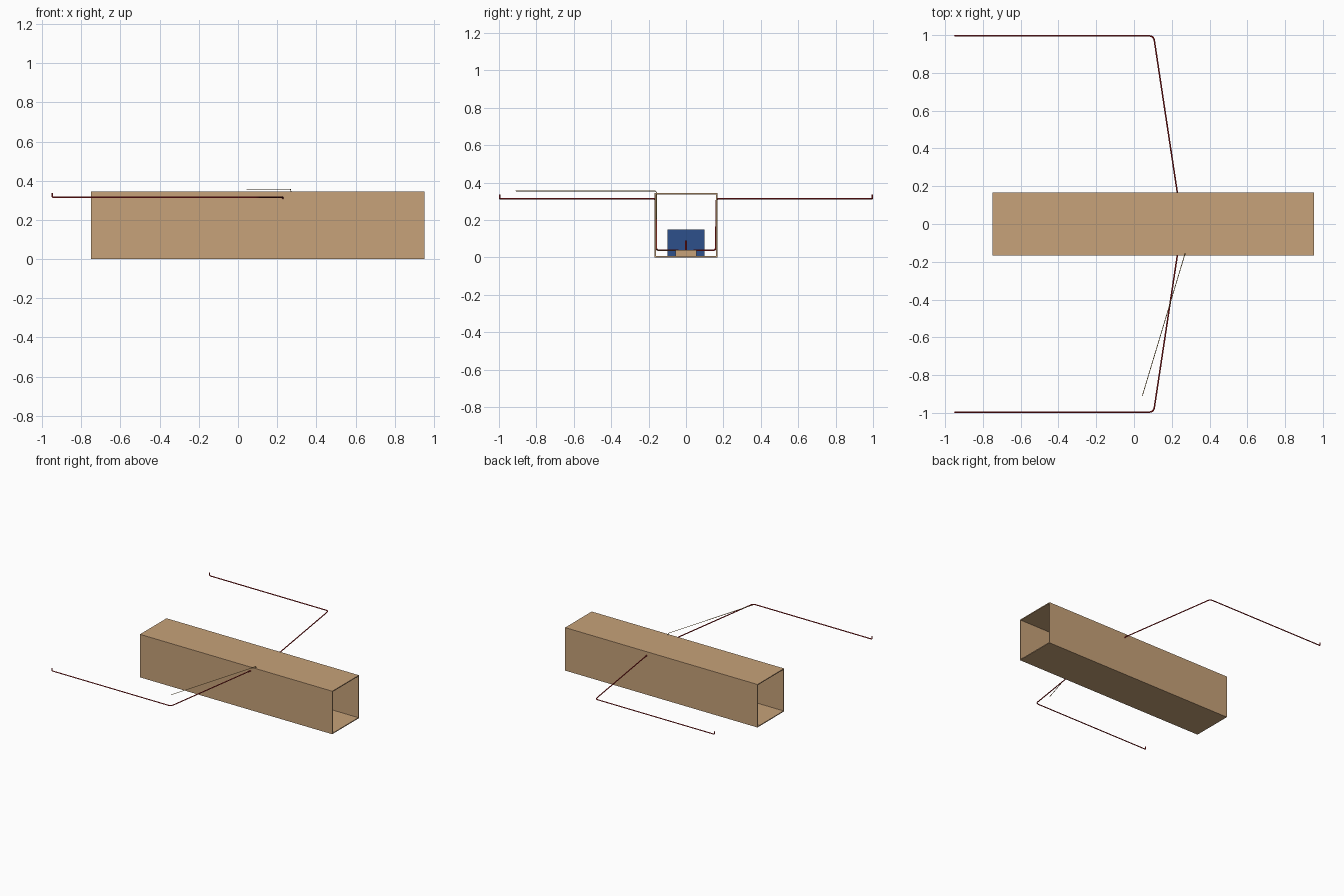
import bpy
from mathutils import Vector

if "Cube" in bpy.data.objects:
    bpy.data.objects.remove(bpy.data.objects["Cube"])


def material(name, rgb):
    m = bpy.data.materials.new(name)
    m.diffuse_color = (*rgb, 1)
    m.use_nodes = True
    m.node_tree.nodes["Principled BSDF"].inputs["Base Color"].default_value = m.diffuse_color
    return m


CARD = material("cardboard", (0.57, 0.36, 0.192))
BLUE = material("blue", (0.026, 0.080, 0.260))
RED = material("red", (0.48, 0.018, 0.020))
BRASS = material("brass brown", (0.50, 0.32, 0.10))


def box(name, lo, hi, mat):
    lo, hi = Vector(lo), Vector(hi)
    bpy.ops.mesh.primitive_cube_add(size=1, location=(lo + hi) / 2)
    ob = bpy.context.object
    ob.name = name
    ob.scale = hi - lo
    bpy.ops.object.transform_apply(location=False, rotation=False, scale=True)
    ob.data.materials.append(mat)
    return ob


def rounded(points, radii, steps=5):
    """Replace each inner corner of a path with a short arc."""
    pts = [Vector(p) for p in points]
    out = [pts[0]]
    for a, b, c, r in zip(pts, pts[1:], pts[2:], radii):
        s = b + (a - b).normalized() * r
        e = b + (c - b).normalized() * r
        for i in range(steps + 1):
            t = i / steps
            out.append(s * (1 - t) ** 2 + b * 2 * t * (1 - t) + e * t * t)
    return out + [pts[-1]]


def wire(name, points, thickness, radii, mat):
    cu = bpy.data.curves.new(name, 'CURVE')
    cu.dimensions = '3D'
    cu.bevel_depth = thickness
    cu.bevel_resolution = 2
    cu.use_fill_caps = True
    path = rounded(points, radii)
    sp = cu.splines.new('POLY')
    sp.points.add(len(path) - 1)
    for p, co in zip(sp.points, path):
        p.co = (*co, 1)
    sp.use_smooth = True
    cu.materials.append(mat)
    ob = bpy.data.objects.new(name, cu)
    bpy.context.collection.objects.link(ob)
    return ob


# Open-ended cardboard tube: four thin walls
X0, X1, W, H, T = -0.75, 0.952, 0.168, 0.344, 0.007
box("tube_floor", (X0, -W, 0), (X1, W, T), CARD)
box("tube_roof", (X0, -W, H - T), (X1, W, H), CARD)
for side, y in (("front", -W), ("back", W - T)):
    box("tube_wall_" + side, (X0, y, T), (X1, y + T, H - T), CARD)

# Inner parts resting on the floor
box("blue_block", (-0.22, -0.1, T), (0.12, 0.1, 0.15), BLUE)
box("wire_support", (0.17, -0.055, T), (0.29, 0.055, 0.04), CARD)
wire("pin", [(0.23, 0, 0.03), (0.23, 0, 0.09)], 0.005, [], RED)

# Mirrored long wires: up the inner walls, out the sides, then back
for side, s in (("front", -1), ("back", 1)):
    wire("long_wire_" + side, [
        (0.23, s * 0.04, 0.038), (0.23, s * 0.159, 0.038),
        (0.23, s * 0.162, 0.315), (0.104, s * 0.996, 0.315),
        (-0.948, s * 0.996, 0.315), (-0.948, s * 0.996, 0.338),
    ], 0.004, [0.017, 0.017, 0.025, 0.006], RED)

# Thin single wire leaving through the roof edge
wire("thin_wire", [
    (0.27, -0.05, 0.038), (0.27, -0.156, 0.038),
    (0.27, -0.158, 0.356), (0.044, -0.91, 0.356),
], 0.002, [0.012, 0.012], BRASS)
